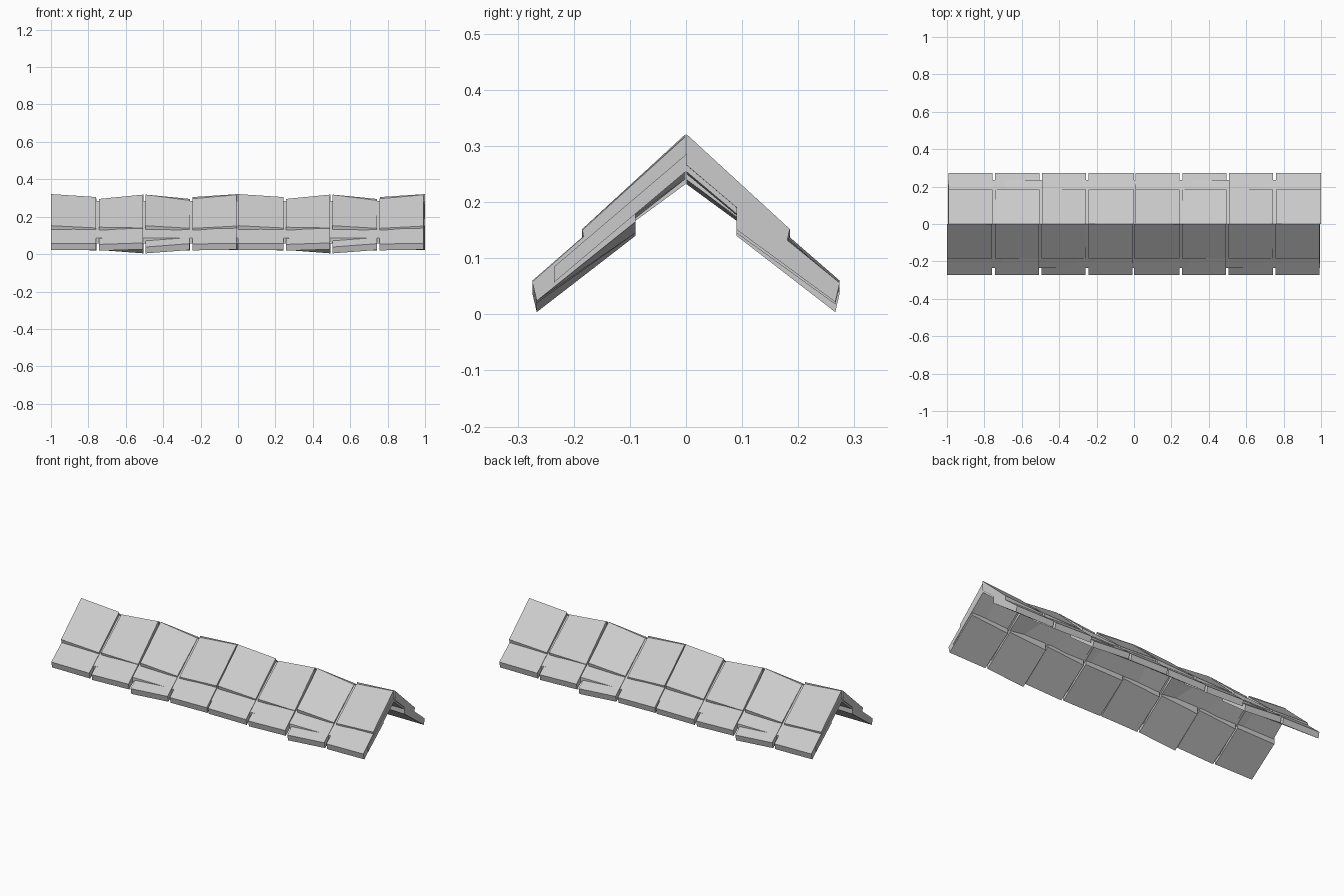
import bpy, bmesh
from math import pi
from mathutils import Matrix

if "Cube" in bpy.data.objects:
    bpy.data.objects.remove(bpy.data.objects["Cube"])


def prism(bm, left, right, x0, x1):
    """Skin two matching (y, z) outlines into a closed solid."""
    a = [bm.verts.new((x0, y, z)) for y, z in left]
    b = [bm.verts.new((x1, y, z)) for y, z in right]
    n = len(a)
    bm.faces.new(a)
    bm.faces.new(b[::-1])
    for i in range(n):
        j = (i + 1) % n
        bm.faces.new((a[j], a[i], b[i], b[j]))


def finish(bm, name):
    bmesh.ops.recalc_face_normals(bm, faces=bm.faces)
    me = bpy.data.meshes.new(name)
    bm.to_mesh(me)
    bm.free()
    ob = bpy.data.objects.new(name, me)
    bpy.context.collection.objects.link(ob)
    return ob


def outline(inner, outer, d_in, d_out, t_in, t_out):
    """Tile side outline on the front slope, shifted by the tile's tilt."""
    (y0, z0), (y1, z1) = inner, outer
    return [(-y0, z0 + d_in), (-y1, z1 + d_out),
            (-y1 + 0.008, z1 + d_out - t_out), (-y0, z0 + d_in - t_in)]


# Tilts per column: height shift at inner left, inner right, outer left, outer right
UPPER = [(0, -.016, 0, -.012), (-.026, -.003, -.008, -.012),
         (-.003, -.034, 0, -.014), (-.025, -.004, -.014, -.002)]
LOWER = [(-.014, -.010, -.004, -.004), (-.020, 0, -.008, 0),
         (-.025, -.008, -.022, -.004), (-.020, 0, -.006, -.002)]
ROWS = [("upper_tiles", (0.001, .321), (.185, .152), .055, .035, UPPER),
        ("lower_tiles", (.09, .22), (.274, .060), .055, .034, LOWER)]

# Tile rows: four tilted tiles repeated twice, the back being the front turned round
for name, inner, outer, t_in, t_out, tilts in ROWS:
    for side, angle in (("front", 0), ("back", pi)):
        bm = bmesh.new()
        for i in range(8):
            il, ir, ol, orr = tilts[i % 4]
            x0 = -1 + .25 * i + (.006 if i % 4 else 0)
            x1 = -1 + .25 * (i + 1) - .008
            prism(bm, outline(inner, outer, il, ol, t_in, t_out),
                  outline(inner, outer, ir, orr, t_in, t_out), x0, x1)
        bmesh.ops.transform(bm, matrix=Matrix.Rotation(angle, 4, 'Z'), verts=bm.verts)
        finish(bm, f"{side}_{name}")

# Folded deck under the tiles
bm = bmesh.new()
deck = [(-.235, .085), (0, .285), (.235, .085), (.235, .057), (0, .255), (-.235, .057)]
prism(bm, deck, deck, -.995, .995)
finish(bm, "roof_deck")
